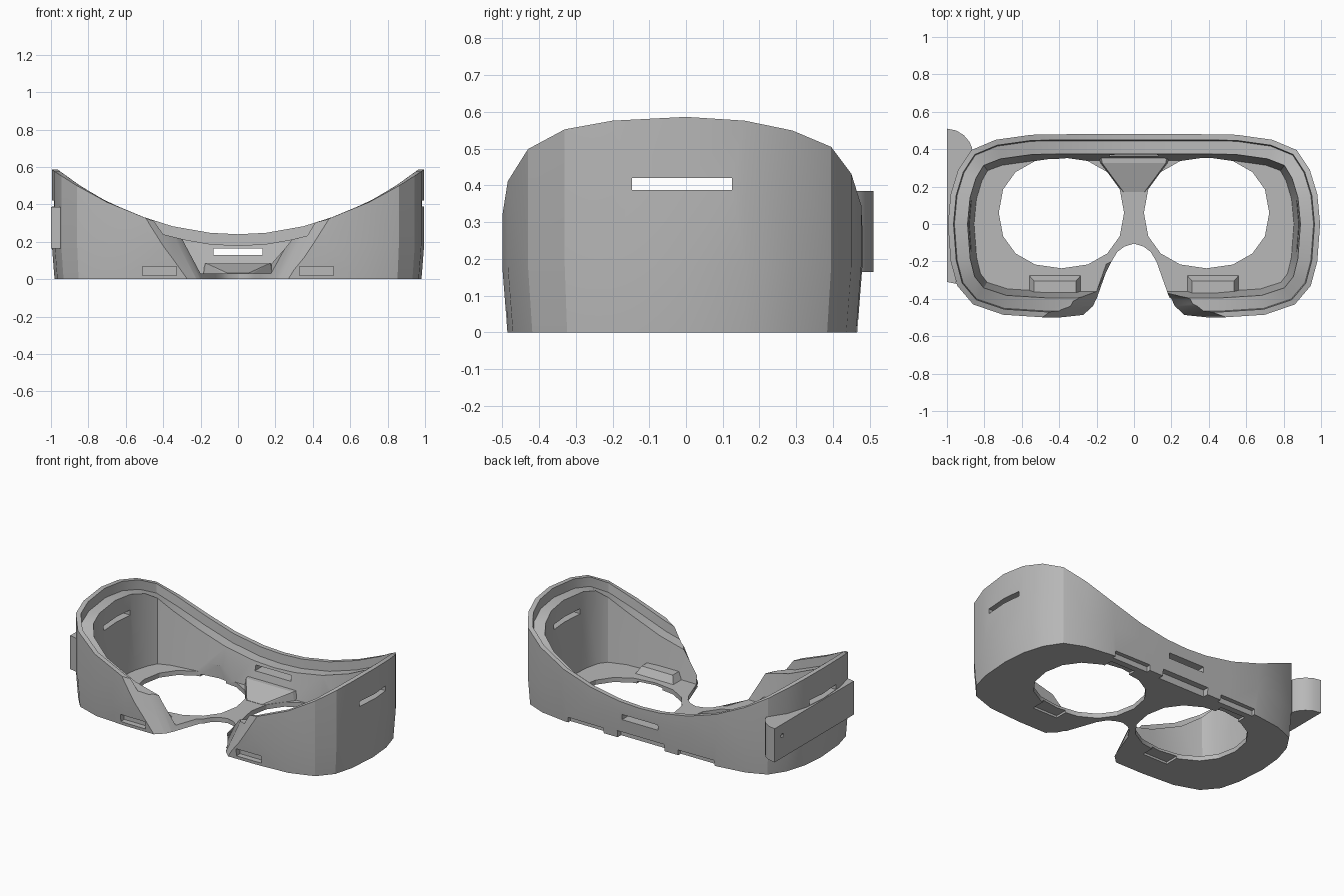
import bpy, bmesh, math
from mathutils import Vector

cube = bpy.data.objects.get("Cube")
if cube:
    bpy.data.objects.remove(cube, do_unlink=True)

grey = bpy.data.materials.new("mid grey")
grey.use_nodes = True
grey.diffuse_color = (0.48, 0.48, 0.48, 1)
grey.node_tree.nodes["Principled BSDF"].inputs["Base Color"].default_value = (0.48, 0.48, 0.48, 1)

FLOOR = 0.03


def make(name, bm):
    bmesh.ops.recalc_face_normals(bm, faces=bm.faces)
    me = bpy.data.meshes.new(name)
    bm.to_mesh(me)
    bm.free()
    me.materials.append(grey)
    ob = bpy.data.objects.new(name, me)
    bpy.context.collection.objects.link(ob)
    return ob


def loft(name, rings):
    """Solid skin through equal-length closed rings, capped at both ends."""
    bm = bmesh.new()
    rows = [[bm.verts.new(p) for p in ring] for ring in rings]
    n = len(rows[0])
    for a, b in zip(rows, rows[1:]):
        for i in range(n):
            j = (i + 1) % n
            bm.faces.new((a[i], a[j], b[j], b[i]))
    bm.faces.new(rows[0][::-1])
    bm.faces.new(rows[-1])
    return make(name, bm)


def prism(name, pts, z0, z1):
    return loft(name, [[(x, y, z) for x, y in pts] for z in (z0, z1)])


def block(name, x0, x1, y0, y1, z0, z1):
    return prism(name, [(x0, y0), (x1, y0), (x1, y1), (x0, y1)], z0, z1)


def hull(name, pts):
    bm = bmesh.new()
    for p in pts:
        bm.verts.new(p)
    bmesh.ops.convex_hull(bm, input=bm.verts)
    return make(name, bm)


def cut(target, cutter):
    mod = target.modifiers.new("cut", "BOOLEAN")
    mod.operation = "DIFFERENCE"
    mod.solver = "EXACT"
    mod.object = cutter
    bpy.context.view_layer.objects.active = target
    bpy.ops.object.modifier_apply(modifier=mod.name)
    bpy.data.objects.remove(cutter, do_unlink=True)


def smooth(ob, angle):
    bpy.ops.object.select_all(action="DESELECT")
    ob.select_set(True)
    bpy.context.view_layer.objects.active = ob
    bpy.ops.object.shade_smooth_by_angle(angle=math.radians(angle))


# Outline of the frame, right half from back centre to front centre
half = [(0, .48), (.15, .48), (.35, .48), (.55, .477), (.74, .45), (.87, .395),
        (.94, .29), (.98, .16), (.995, 0), (.98, -.2), (.945, -.33), (.86, -.43),
        (.7, -.485), (.47, -.5), (.25, -.5), (0, -.5)]
outline = half + [(-x, y) for x, y in half[-2:0:-1]]


def inset(dist):
    pts = []
    n = len(outline)
    for i, p in enumerate(outline):
        a, b = Vector(outline[i - 1]), Vector(outline[(i + 1) % n])
        t = (b - a).normalized()
        pts.append(Vector(p) + Vector((t.y, -t.x)) * dist)
    return pts


def ring(dist, height):
    return [(p.x, p.y, height(o[0])) for p, o in zip(inset(dist), outline)]


def rim(x):
    return 0.24 + 0.35 * x * x


# Main shell: outer wall, rim, stepped shelf, drafted inner wall, floor
shell = loft("face_frame", [
    ring(0.014, lambda x: 0),
    ring(0, lambda x: 0.18),
    ring(0, rim),
    ring(0.03, rim),
    ring(0.035, lambda x: rim(x) - 0.06),
    ring(0.105, lambda x: rim(x) - 0.06),
    ring(0.14, lambda x: FLOOR)])

# Nose opening, with wall ends that lean outwards
nose = [(.34, -.6), (.28, -.495), (.22, -.44), (.2, -.4), (.12, -.2), (.09, -.15), (.05, -.12)]
nose_spread = [.23, .19, .16, .14, 0, 0, 0]


def nose_ring(z):
    right = [(x + s * z / 0.3, y, z) for (x, y), s in zip(nose, nose_spread)]
    return right + [(0, -.105, z)] + [(-x, y, h) for x, y, h in right[::-1]]


cut(shell, loft("nose_cutter", [nose_ring(-0.02), nose_ring(0.7)]))

# Eye openings
for s in (-1, 1):
    pts = []
    for i in range(16):
        a = math.tau * i / 16
        c, d = math.cos(a), math.sin(a)
        pts.append((s * 0.388 + 0.335 * math.copysign(abs(c) ** 0.9, c),
                    0.06 + 0.297 * math.copysign(abs(d) ** 0.9, d)))
    cut(shell, prism("eye_cutter", pts, -0.1, 0.1))

# Strap slots through the back and both sides
cut(shell, block("slot_cutter", -.13, .13, .2, .6, .13, .165))
for s in (-1, 1):
    x0, x1 = sorted((s * 0.7, s * 1.1))
    cut(shell, block("slot_cutter", x0, x1, -.147, .125, .388, .42))

# Clip notches along the lower back, lower front and underside
cut(shell, block("notch_cutter", -.17, .17, .43, .6, -.1, .045))
for s in (-1, 1):
    for a, b, y0, y1, z0, z1 in ((.27, .53, .44, .6, -.1, .035),
                                 (.33, .51, -.6, -.45, .02, .068),
                                 (.33, .51, -.31, -.2, -.1, .014),
                                 (.33, .51, .3, .40, -.1, .014)):
        x0, x1 = sorted((s * a, s * b))
        cut(shell, block("notch_cutter", x0, x1, y0, y1, z0, z1))
smooth(shell, 25)

# Clip housings on the floor beside the nose
for s, side in ((1, "left"), (-1, "right")):
    pts = [(s * x, y, FLOOR - 0.01) for x in (.28, .565) for y in (-.27, -.38)]
    pts += [(s * x, y, 0.075) for x in (.31, .535) for y in (-.305, -.38)]
    hull(side + "_clip_housing", pts)

# Central housing that ramps down to the nose bridge
hull("bridge_ramp", [(s * x, y, z) for s in (-1, 1) for x, y, z in (
    (.2, .38, .02), (.18, .325, .02), (.06, .17, .02),
    (.18, .38, .085), (.17, .325, .085), (.055, .17, .032))])

# Side mount with a rounded back corner and a screw hole
mount = prism("side_mount", [(-1, -.31), (-1, .51), (-.95, .5), (-.91, .475), (-.88, .44),
                             (-.865, .405), (-.935, .28), (-.97, .1), (-.97, -.22),
                             (-.95, -.32)], .165, .385)
hole = [(0.43 + 0.014 * math.cos(math.tau * i / 10), 0.31 + 0.014 * math.sin(math.tau * i / 10))
        for i in range(10)]
cut(mount, loft("hole_cutter", [[(x, y, z) for y, z in hole] for x in (-1.1, -.96)]))
smooth(mount, 30)
